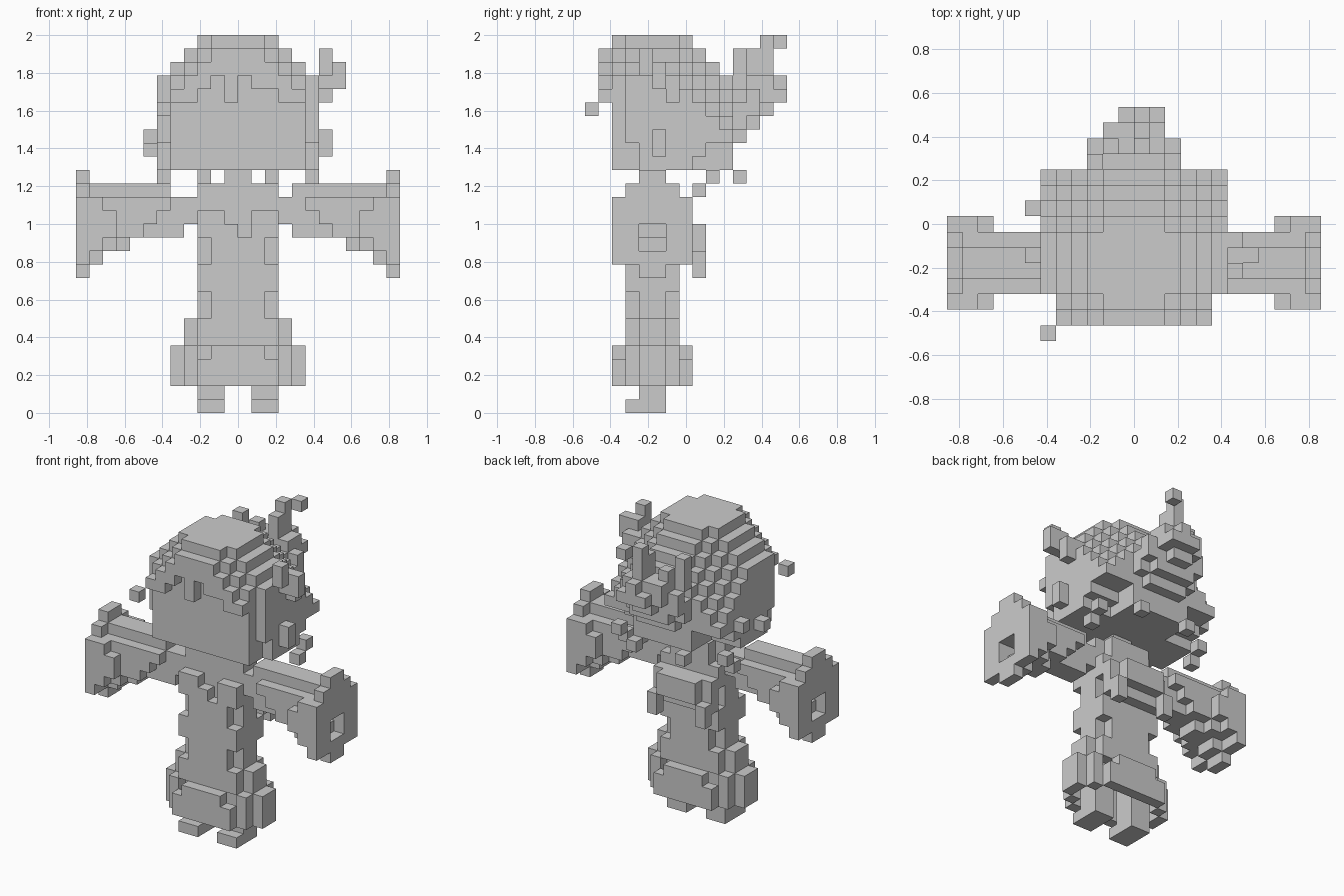
import bpy
import bmesh
from mathutils import Vector

cube = bpy.data.objects.get("Cube")
if cube:
    bpy.data.objects.remove(cube, do_unlink=True)

UNIT = 2 / 28                      # edge of one block
OFFSET = Vector((0, -7.5, 0))      # block grid to centred model

grey = bpy.data.materials.new("plain grey")
grey.use_nodes = True
grey.diffuse_color = (0.6, 0.6, 0.6, 1)
grey.node_tree.nodes["Principled BSDF"].inputs["Base Color"].default_value = grey.diffuse_color

parts = {}


def cells(xs, ys, zs):
    """All blocks inside the three ranges."""
    return {(x, y, z) for x in range(*xs) for y in range(*ys) for z in range(*zs)}


def add(name, xs, ys, zs):
    parts.setdefault(name, set()).update(cells(xs, ys, zs))


def cut(name, xs, ys, zs):
    parts[name] -= cells(xs, ys, zs)


def add_both(name, xs, ys, zs):
    """The same block run on both sides of the model."""
    add(name, xs, ys, zs)
    add(name, (-xs[1], -xs[0]), ys, zs)


def cut_both(name, xs, ys, zs):
    cut(name, xs, ys, zs)
    cut(name, (-xs[1], -xs[0]), ys, zs)


# Hollow hem with rounded corners and raised front and back panels
add("hem", (-4, 4), (3, 7), (2, 5))
cut("hem", (-3, 3), (3, 7), (2, 5))
cut_both("hem", (3, 4), (4, 6), (2, 5))
add_both("hem", (4, 5), (4, 6), (2, 5))
for row in (2, 7):
    add("hem", (-3, 3), (row, row + 1), (2, 4))
    add("hem", (-2, 2), (row, row + 1), (4, 5))

# Legs and feet under the hem
for side, low in (("left", 1), ("right", -3)):
    add(side + "_leg", (low, low + 2), (4, 6), (0, 5))
    add(side + "_leg", (low, low + 2), (3, 4), (0, 1))

# Robe body, with notched corners
add("body", (-3, 3), (3, 7), (5, 17))
add_both("body", (3, 4), (4, 6), (5, 7))
for row in (3, 6):
    for level in (7, 11, 15):
        cut_both("body", (2, 3), (row, row + 1), (level, level + 2))

# Open collar and neck
for column, low in ((-2, 15), (-1, 14), (0, 13), (1, 15)):
    cut("body", (column, column + 1), (3, 4), (low, 17))
add("neck", (-1, 1), (4, 6), (17, 18))

# Sash bow on the back
add("back_bow", (-3, 3), (7, 8), (11, 14))
add("back_bow", (-2, 2), (8, 9), (12, 14))
add_both("back_bow", (2, 3), (8, 9), (10, 12))


def build_arm(name, sign):
    """Sleeve flaring to a wide cuff, listed from shoulder to cuff."""
    def run(x0, x1, ys, zs):
        xs = (x0, x1) if sign > 0 else (-x1, -x0)
        add(name, xs, ys, zs)
    run(3, 4, (4, 6), (14, 16))
    run(4, 11, (4, 6), (13, 16))
    run(4 if sign > 0 else 5, 11, (4, 6), (16, 17))
    for step in range(3):
        run(5 + step, 11, (3, 7), (15 - step, 16))
    run(8, 11, (4, 6), (12, 13))
    run(9, 11, (3, 7), (12, 16))
    run(9, 10, (2, 8), (13, 15))
    run(10, 11, (2, 8), (12, 16))
    run(10, 11, (4, 6), (11, 12))
    run(11, 12, (2, 8), (11, 16))
    run(11, 12, (3, 7), (11, 17))
    run(11, 12, (4, 6), (10, 18))


build_arm("left_arm", 1)
build_arm("right_arm", -1)
# Cuff openings, deeper in the upper half
for arm in ("left_arm", "right_arm"):
    cut_both(arm, (11, 12), (4, 6), (12, 14))
    cut_both(arm, (10, 11), (4, 6), (13, 14))

# Head: top falls away in steps to the sides and back, nape rises at the sides
for x in range(-6, 6):
    across = max(x + 1, -x)
    for y in range(2, 11):
        top = 28 - max(0, across - 3) - max(0, y - 7)
        top -= (y < 3 or y > 6) and across > 2
        low = 18 + (across > 3) * ((y > 7) + (y > 8))
        add("head", (x, x + 1), (y, y + 1), (low, top))
cut_both("head", (5, 6), (2, 3), (18, 28))
cut_both("head", (5, 6), (3, 4), (18, 20))

# Jagged fringe over the face
fringe_ends = (23, 23, 24, 25, 23, 25, 24, 24, 23, 23)
for x, low in zip(range(-5, 5), fringe_ends):
    across = max(x + 1, -x)
    add("fringe", (x, x + 1), (1, 2), (low, 27 - max(0, across - 2)))
add("stray_lock", (-6, -5), (0, 1), (22, 23))

# Ear tufts
add_both("ear_tufts", (6, 7), (5, 6), (19, 20))
add("ear_tufts", (6, 7), (5, 6), (20, 21))
add("ear_tufts", (-7, -6), (8, 9), (20, 21))

# Ornament slanting down the left of the head
for step in range(3):
    add("hair_ornament", (6, 7), (4 + step, 5 + step), (25 - step, 27 - step))
add("hair_ornament", (7, 8), (5, 6), (24, 26))

# Upturned ponytail with rounded edges
add("ponytail", (-2, 2), (11, 12), (20, 24))
add("ponytail", (-3, 3), (11, 12), (21, 23))
add("ponytail", (-2, 2), (12, 13), (21, 25))
add_both("ponytail", (2, 3), (12, 13), (22, 24))
add("ponytail", (-1, 1), (13, 14), (22, 25))
add("ponytail", (-2, 2), (13, 14), (23, 25))
add("ponytail", (-1, 2), (14, 15), (23, 24))
add("ponytail", (0, 1), (14, 15), (24, 25))

# Ponytail spikes
add("ponytail_spikes", (0, 1), (12, 14), (25, 27))
add("ponytail_spikes", (0, 1), (13, 14), (27, 28))
add("ponytail_spikes", (1, 2), (14, 15), (27, 28))
add("ponytail_spikes", (-2, -1), (12, 13), (25, 26))
add("ponytail_spikes", (-3, -2), (11, 12), (24, 27))

# Loose hair ends behind the neck
add_both("loose_hair", (2, 3), (11, 12), (17, 18))
for y, z in ((8, 16), (9, 17)):
    add_both("loose_hair", (5, 6), (y, y + 1), (z, z + 1))

filled = set().union(*parts.values())


def build_mesh(name, blocks):
    """Skin the blocks, keeping only faces that show."""
    bm = bmesh.new()
    for cell in sorted(blocks):
        for axis in range(3):
            for sign in (-1, 1):
                beside = list(cell)
                beside[axis] += sign
                if tuple(beside) in filled:
                    continue
                corners = []
                for u, v in ((0, 0), (1, 0), (1, 1), (0, 1)):
                    p = Vector(cell)
                    p[axis] += sign > 0
                    p[(axis + 1) % 3] += u
                    p[(axis + 2) % 3] += v
                    corners.append(bm.verts.new((p + OFFSET) * UNIT))
                bm.faces.new(corners if sign > 0 else corners[::-1])
    bmesh.ops.remove_doubles(bm, verts=bm.verts, dist=UNIT / 100)
    mesh = bpy.data.meshes.new(name)
    bm.to_mesh(mesh)
    bm.free()
    mesh.materials.append(grey)
    bpy.context.collection.objects.link(bpy.data.objects.new(name, mesh))


for part_name, part_blocks in parts.items():
    build_mesh(part_name, part_blocks)
